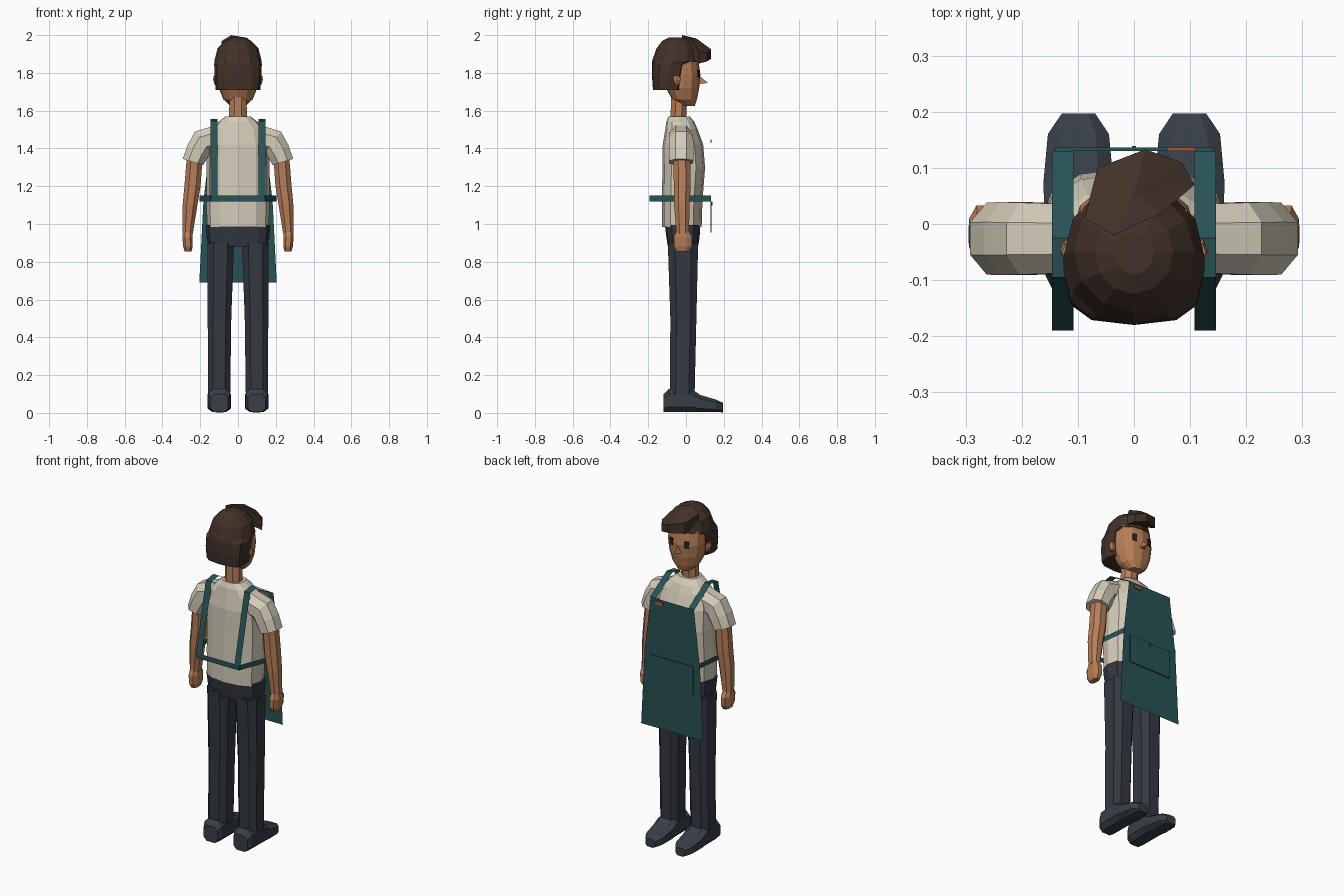
import bpy, bmesh, math
from mathutils import Vector


def material(name, rgb):
    m = bpy.data.materials.new(name)
    lin = [(c / 255 / 12.92) if c < 11 else ((c / 255 + 0.055) / 1.055) ** 2.4 for c in rgb]
    m.diffuse_color = (*lin, 1)
    return m


SHIRT = material("cream_cloth", (212, 204, 186))
SKIN = material("skin", (184, 126, 88))
HAIR = material("dark_brown_hair", (66, 49, 40))
APRON = material("teal_cloth", (40, 82, 85))
PANTS = material("charcoal_cloth", (51, 56, 65))
SHOES = material("slate_leather", (55, 63, 72))
TAG = material("tan_leather", (160, 92, 58))
EYE = material("eye_black", (38, 36, 40))


def make(name, verts, faces, mat):
    bm = bmesh.new()
    vs = [bm.verts.new(v) for v in verts]
    for f in faces:
        bm.faces.new([vs[i] for i in f])
    bmesh.ops.recalc_face_normals(bm, faces=bm.faces[:])
    me = bpy.data.meshes.new(name)
    bm.to_mesh(me)
    bm.free()
    me.materials.append(mat)
    ob = bpy.data.objects.new(name, me)
    bpy.context.collection.objects.link(ob)
    return ob


def ring(center, u, v, ru, rv, n=12, power=2.0, phase=0.0):
    """Rounded cross-section spanned by directions u and v."""
    c, u, v = Vector(center), Vector(u), Vector(v)
    pts = []
    for i in range(n):
        a = 2 * math.pi * (i + phase) / n
        ca, sa = math.cos(a), math.sin(a)
        x = math.copysign(abs(ca) ** (2 / power), ca)
        y = math.copysign(abs(sa) ** (2 / power), sa)
        pts.append(c + u * ru * x + v * rv * y)
    return pts


def loft(name, rings, mat):
    n = len(rings[0])
    verts = [p for r in rings for p in r]
    faces = [(k * n + i, k * n + (i + 1) % n, (k + 1) * n + (i + 1) % n, (k + 1) * n + i)
             for k in range(len(rings) - 1) for i in range(n)]
    faces += [tuple(range(n)), tuple(range(len(verts) - n, len(verts)))]
    return make(name, verts, faces, mat)


def column(name, rows, mat, n=12, power=2.0, phase=0.0):
    """Loft of level rings; each row is z, x, y, x radius, y radius, optional power."""
    return loft(name, [ring((r[1], r[2], r[0]), (1, 0, 0), (0, 1, 0), r[3], r[4], n,
                            r[5] if len(r) > 5 else power, phase) for r in rows], mat)


def ribbon(name, edge_a, edge_b, mat):
    """Thin cloth sheet between two edges."""
    n = len(edge_a)
    return make(name, edge_a + edge_b, [(i, i + 1, n + i + 1, n + i) for i in range(n - 1)], mat)


def plate(name, c, s, mat, turn=0.0):
    bpy.ops.mesh.primitive_cube_add(size=1, location=c, rotation=(0, 0, turn))
    ob = bpy.context.object
    ob.name = name
    ob.scale = s
    ob.data.materials.append(mat)
    return ob


# Shirt body
column("shirt_body", [(0.985, 0, -0.022, 0.163, 0.105), (1.12, 0, -0.02, 0.168, 0.107),
                      (1.30, 0, -0.012, 0.168, 0.113), (1.42, 0, -0.016, 0.165, 0.107),
                      (1.50, 0, -0.024, 0.145, 0.086), (1.54, 0, -0.03, 0.105, 0.075),
                      (1.57, 0, -0.037, 0.065, 0.056)], SHIRT, power=2.5)

# Hips of the trousers
column("trouser_hips", [(0.88, 0, -0.016, 0.155, 0.08), (0.93, 0, -0.016, 0.166, 0.088),
                        (0.995, 0, -0.018, 0.17, 0.094)], PANTS, power=3)

# Neck and head
column("neck", [(1.53, 0, -0.042, 0.052, 0.045), (1.72, 0, -0.035, 0.048, 0.045)], SKIN, n=8, phase=0.5)
column("head", [(1.625, 0, 0.012, 0.04, 0.034), (1.66, 0, -0.008, 0.078, 0.066),
                (1.72, 0, -0.018, 0.102, 0.088), (1.79, 0, -0.018, 0.110, 0.094),
                (1.87, 0, -0.025, 0.108, 0.09), (1.93, 0, -0.035, 0.08, 0.07)], SKIN, power=2.2)
make("nose", [(-0.017, 0.066, 1.74), (0.017, 0.066, 1.74), (0, 0.066, 1.79), (0, 0.115, 1.747)],
     [(0, 1, 2), (0, 1, 3), (1, 2, 3), (2, 0, 3)], SKIN)

# Hair cap, open at the face, and the swept quiff
column("hair_cap", [(1.71, 0, -0.095, 0.118, 0.08, 2.8), (1.78, 0, -0.09, 0.124, 0.09, 2.8),
                    (1.845, 0, -0.08, 0.126, 0.1, 2.5), (1.862, 0, -0.055, 0.125, 0.125, 2.1),
                    (1.93, 0, -0.048, 0.108, 0.108), (1.97, 0, -0.05, 0.07, 0.075),
                    (1.987, 0, -0.052, 0.035, 0.038)], HAIR)
quiff = [(-0.088, 0.01, 1.968, 1.93), (-0.065, 0.10, 1.945, 1.88), (0.02, 0.133, 1.925, 1.875),
         (0.085, 0.11, 1.905, 1.86), (0.108, 0.07, 1.91, 1.85), (0.05, 0.02, 1.985, 1.89),
         (-0.035, -0.02, 2.0, 1.93)]
n = len(quiff)
top = [(x, y, t) for x, y, t, b in quiff] + [(0.0, 0.055, 1.982)]
under = [(x, y, b) for x, y, t, b in quiff]
make("hair_quiff", top + under,
     [(i, (i + 1) % n, n) for i in range(n)] + [tuple(range(n + 1, 2 * n + 1))] +
     [(i, (i + 1) % n, n + 1 + (i + 1) % n, n + 1 + i) for i in range(n)], HAIR)

for s, side in ((-1, "left"), (1, "right")):
    # Eye and ear
    plate(side + "_eye", (s * 0.05, 0.066, 1.795), (0.024, 0.008, 0.04), EYE, -s * 0.25)
    column(side + "_ear", [(1.735, s * 0.115, -0.045, 0.008, 0.01), (1.765, s * 0.117, -0.048, 0.015, 0.022),
                           (1.785, s * 0.117, -0.05, 0.011, 0.016)], SKIN, n=6)

    # Sleeve, sweeping from shoulder to cuff
    rings = []
    for x, z, ru, ry, tilt in ((0.12, 1.45, 0.078, 0.066, 90), (0.185, 1.435, 0.074, 0.069, 52),
                               (0.214, 1.385, 0.067, 0.07, 32), (0.238, 1.328, 0.061, 0.069, 17)):
        t = math.radians(tilt)
        rings.append(ring((s * x, -0.026, z), (s * math.cos(t), 0, math.sin(t)), (0, 1, 0),
                          ru, ry, 8, 2.2, 0.5))
    loft(side + "_sleeve", rings, SHIRT)

    # Arm and hand
    column(side + "_arm", [(1.37, s * 0.228, -0.022, 0.045, 0.047), (1.20, s * 0.241, -0.02, 0.046, 0.048),
                           (1.10, s * 0.254, -0.022, 0.042, 0.044), (0.95, s * 0.267, -0.018, 0.03, 0.036)],
           SKIN, n=8, phase=0.5, power=2.2)
    column(side + "_hand", [(0.965, s * 0.267, -0.018, 0.025, 0.032), (0.93, s * 0.267, -0.016, 0.029, 0.052),
                            (0.88, s * 0.265, -0.016, 0.027, 0.05), (0.855, s * 0.264, -0.018, 0.019, 0.036)],
           SKIN, n=8, phase=0.5, power=2.6)

    # Trouser leg
    column(side + "_trouser_leg", [(0.08, s * 0.1, -0.02, 0.062, 0.069), (0.5, s * 0.098, -0.014, 0.066, 0.073),
                                   (0.9, s * 0.092, -0.016, 0.075, 0.085)],
           PANTS, n=8, phase=0.5, power=2.8)

    # Shoe, lofted from heel to toe
    stations = [(-0.118, 0.046, 0.10), (-0.09, 0.06, 0.128), (0.035, 0.062, 0.125), (0.075, 0.063, 0.095),
                (0.16, 0.055, 0.07), (0.197, 0.03, 0.052)]
    loft(side + "_shoe", [ring((s * 0.099, y, h / 2 + 0.002), (1, 0, 0), (0, 0, 1), w * 1.04, h / 2, 8, 3.2, 0.5)
                          for y, w, h in stations], SHOES)

    # Shoulder strap: apron top, over the shoulder, down to the waist tie
    path = [(0.13, 1.46), (-0.025, 1.556), (-0.095, 1.545), (-0.19, 1.13)]
    ribbon(side + "_shoulder_strap", [(s * 0.108, y, z) for y, z in path],
           [(s * 0.146, y, z) for y, z in path], APRON)

# Apron sheet
half = [(0.205, 0.69), (0.183, 1.12), (0.143, 1.46)]
ribbon("apron", [(-w, 0.13, z) for w, z in half], [(w, 0.13, z) for w, z in half], APRON)

# Waist tie around the back
tie = [(-0.183, 0.132), (-0.203, -0.03), (-0.14, -0.192), (0.14, -0.192), (0.203, -0.03), (0.183, 0.132)]
ribbon("waist_tie", [(x, y, 1.12) for x, y in tie], [(x, y, 1.15) for x, y in tie], APRON)

# Apron pocket, its centre stitch, and the leather tag
plate("apron_pocket", (0, 0.133, 1.037), (0.28, 0.006, 0.165), APRON)
plate("pocket_stitch", (0, 0.137, 1.108), (0.008, 0.004, 0.022), APRON)
plate("apron_tag", (0.085, 0.133, 1.438), (0.05, 0.006, 0.02), TAG)
